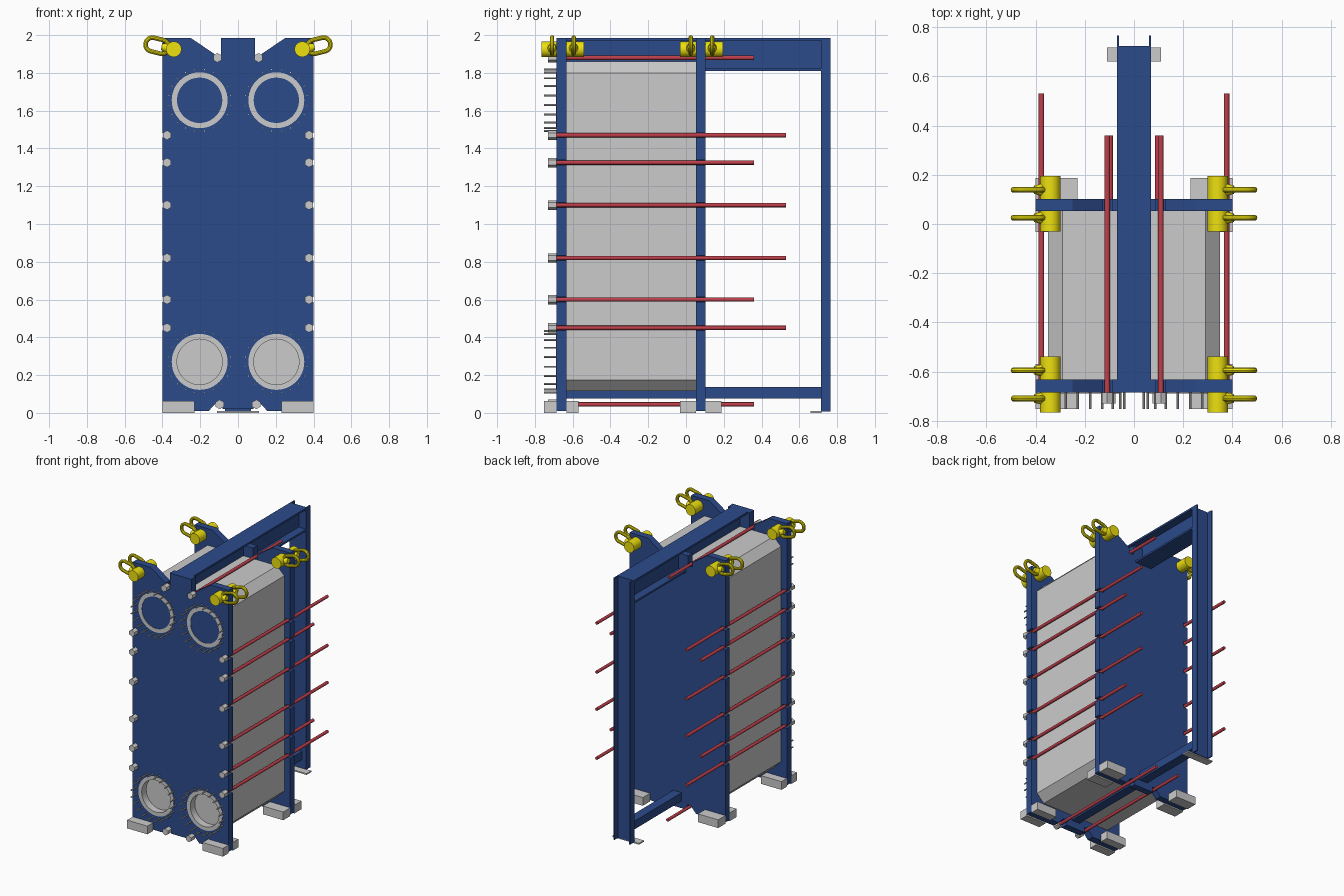
import bpy, bmesh
from math import sin, cos, pi, radians
from mathutils import Vector

if "Cube" in bpy.data.objects:
    bpy.data.objects.remove(bpy.data.objects["Cube"])


def material(name, rgb):
    m = bpy.data.materials.new(name)
    m.diffuse_color = (*rgb, 1)
    m.use_nodes = True
    m.node_tree.nodes["Principled BSDF"].inputs["Base Color"].default_value = m.diffuse_color
    return m


BLUE = material("frame_blue", (0.025, 0.07, 0.26))
RED = material("rod_red", (0.52, 0.05, 0.07))
YELLOW = material("lifting_yellow", (0.85, 0.75, 0.005))


def make(name, bm, mat=None, smooth=False):
    bmesh.ops.recalc_face_normals(bm, faces=bm.faces[:])
    me = bpy.data.meshes.new(name)
    bm.to_mesh(me)
    bm.free()
    ob = bpy.data.objects.new(name, me)
    bpy.context.collection.objects.link(ob)
    if mat:
        me.materials.append(mat)
    if smooth:
        bpy.ops.object.select_all(action='DESELECT')
        ob.select_set(True)
        bpy.context.view_layer.objects.active = ob
        bpy.ops.object.shade_smooth_by_angle(angle=radians(35))
    return ob


def prism(name, pts, a, b, axis='y', mat=None):
    """Extrude a profile: (x, z) along y, or (x, y) along z."""
    bm = bmesh.new()
    put = (lambda p, t: (p[0], t, p[1])) if axis == 'y' else (lambda p, t: (p[0], p[1], t))
    f = bm.faces.new([bm.verts.new(put(p, a)) for p in pts])
    top = bmesh.ops.extrude_face_region(bm, geom=[f])['geom']
    move = Vector(put((0, 0), b - a))
    bmesh.ops.translate(bm, verts=[v for v in top if isinstance(v, bmesh.types.BMVert)], vec=move)
    return make(name, bm, mat)


def box(name, x0, x1, y0, y1, z0, z1, mat=None):
    return prism(name, [(x0, z0), (x1, z0), (x1, z1), (x0, z1)], y0, y1, 'y', mat)


def rod(name, p, q, r, n=16, mat=None, r2=None):
    """Cylinder or cone between two points."""
    p, q = Vector(p), Vector(q)
    bm = bmesh.new()
    bmesh.ops.create_cone(bm, cap_ends=True, segments=n, radius1=r,
                          radius2=r if r2 is None else r2, depth=(q - p).length)
    m = (q - p).to_track_quat('Z', 'Y').to_matrix().to_4x4()
    m.translation = (p + q) / 2
    bm.transform(m)
    return make(name, bm, mat, n > 8)


def lathe(name, x, z, prof, n=48):
    """Revolve (radius, y) points about a y axis, closing the last ring."""
    bm = bmesh.new()
    rings = [[bm.verts.new((x + r * cos(2 * pi * i / n), y, z + r * sin(2 * pi * i / n)))
              for i in range(n)] for r, y in prof]
    for A, B in zip(rings, rings[1:]):
        for i in range(n):
            j = (i + 1) % n
            bm.faces.new((A[i], A[j], B[j], B[i]))
    bm.faces.new(rings[-1])
    return make(name, bm, None, True)


def link(name, x, y, z, tilt, n=28, k=10, major=.037, minor=.012, stretch=.025):
    """Elongated ring lying in the xz plane."""
    bm = bmesh.new()
    rings = []
    for i in range(n):
        a = 2 * pi * (i + .5) / n
        ring = []
        for j in range(k):
            b = 2 * pi * j / k
            r = major + minor * cos(b)
            u, v = r * cos(a) + (stretch if cos(a) > 0 else -stretch), r * sin(a)
            ring.append(bm.verts.new((x + u * cos(tilt) - v * sin(tilt), y + minor * sin(b),
                                      z + u * sin(tilt) + v * cos(tilt))))
        rings.append(ring)
    for i in range(n):
        A, B = rings[i], rings[(i + 1) % n]
        for j in range(k):
            m = (j + 1) % k
            bm.faces.new((A[j], A[m], B[m], B[j]))
    return make(name, bm, YELLOW, True)


# Tie rod positions: height and rear end
SIDE_RODS = [(.45, .53), (.60, .36), (.82, .53), (1.10, .53), (1.325, .36), (1.47, .53)]
PORTS = [(s * .203, z) for s in (-1, 1) for z in (.27, 1.655)]


# Frame and pressure plates with open slots for the rods
def plate_outline(tab_top):
    half = [(0, .02), (.082, .02), (.082, .06), (.11, .06), (.155, .01), (.4, .01)]
    for z, _ in SIDE_RODS:
        half += [(.4, z - .013), (.364, z - .013), (.364, z + .013), (.4, z + .013)]
    half += [(.4, 1.985), (.25, 1.985), (.125, 1.9), (.125, 1.866), (.09, 1.866),
             (.09, tab_top), (0, tab_top)]
    return half + [(-x, z) for x, z in reversed(half) if x > 0]


front = prism("front_frame_plate", plate_outline(1.985), -.685, -.632, 'y', BLUE)
prism("pressure_plate", plate_outline(1.94), .052, .102, 'y', BLUE)

# Port holes through the front plate
for x, z in PORTS:
    cutter = rod("port_cutter", (x, -.8, z), (x, -.5, z), .145, 48)
    mod = front.modifiers.new("port", 'BOOLEAN')
    mod.object, mod.solver = cutter, 'EXACT'
    bpy.context.view_layer.objects.active = front
    bpy.ops.object.modifier_apply(modifier=mod.name)
    bpy.data.objects.remove(cutter)

# Port liners and stud rings
for x, z in PORTS:
    lathe("port_liner", x, z, [(.148, -.67), (.148, -.688), (.12, -.688), (.12, -.634)])
    for i in range(20):
        a = 2 * pi * (i + .5) / 20
        px, pz = x + .165 * cos(a), z + .165 * sin(a)
        rod("port_stud", (px, -.752, pz), (px, -.68, pz), .005, 8)

# Heat transfer plate pack
q = [(.29, .115), (.35, .175), (.35, 1.8), (.29, 1.86)]
prism("plate_pack", q + [(-x, z) for x, z in reversed(q)], -.632, .052)

# Carrying beam (I section), guide bar and rear column (channel)
h = [(.07, 1.81), (.07, 1.824), (.008, 1.824), (.008, 1.971), (.07, 1.971), (.07, 1.985)]
prism("carrying_beam", h + [(-x, z) for x, z in reversed(h)], -.68, .72, 'y', BLUE)
box("guide_bar", -.035, .035, -.632, .715, .075, .137, BLUE)
c = [(.07, .714), (.07, .765), (.061, .765), (.061, .724)]
prism("rear_column", c + [(-x, y) for x, y in reversed(c)], .008, 1.985, 'z', BLUE)
box("column_foot", -.11, .11, .66, .718, 0, .01)


# Tie rods with hexagonal heads
def tie_rod(x, z, end):
    rod("tie_rod", (x, -.725, z), (x, end, z), .0115, 14, RED)
    rod("tie_rod_head", (x, -.73, z), (x, -.685, z), .025, 6)


for s in (-1, 1):
    for z, end in SIDE_RODS:
        tie_rod(s * .376, z, end)
    tie_rod(s * .109, 1.88, .36)
    tie_rod(s * .097, .045, .36)

    # Feet on both sides of each plate
    for y0, y1 in ((-.752, -.685), (-.632, -.568), (-.032, .052), (.102, .187)):
        box("foot", *sorted((s * .23, s * .4)), y0, y1, 0, .062)

    # Lifting pins and shackles
    for y in (-.652, .082):
        rod("lifting_pin", (s * .34, y - .113, 1.925), (s * .34, y + .113, 1.925), .041, 28, YELLOW)
        for d in (-.057, .057):
            link("lifting_shackle", s * .428, y + d, 1.944, s * radians(14))
            rod("shackle_lug", (s * .35, y + d, 1.926), (s * .405, y + d, 1.938), .032, 16,
                YELLOW, .017)
